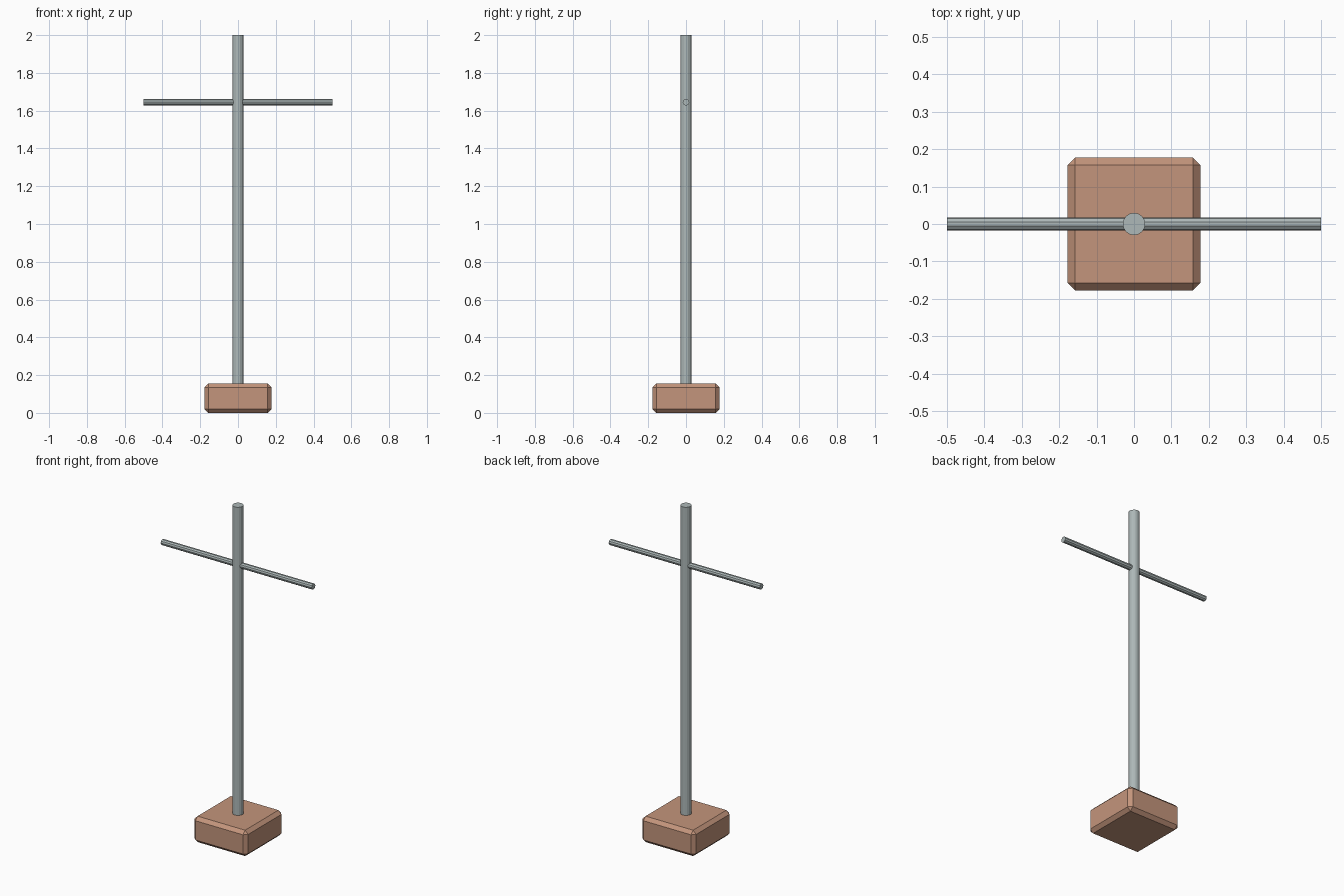
import bpy
from math import pi

if "Cube" in bpy.data.objects:
    bpy.data.objects.remove(bpy.data.objects["Cube"])

def material(name, color):
    m = bpy.data.materials.new(name)
    m.diffuse_color = color
    m.use_nodes = True
    m.node_tree.nodes["Principled BSDF"].inputs["Base Color"].default_value = m.diffuse_color
    return m

def rod(name, radius, length, sides, loc, rot=(0, 0, 0)):
    bpy.ops.mesh.primitive_cylinder_add(vertices=sides, radius=radius, depth=length,
                                        location=loc, rotation=rot)
    ob = bpy.context.object
    ob.name = name
    ob.data.materials.append(metal)
    return ob

metal = material("metal", (0.42, 0.48, 0.48, 1))
clay = material("clay", (0.55, 0.30, 0.20, 1))

# Chamfered square foot block
bpy.ops.mesh.primitive_cube_add(size=1, location=(0, 0, 0.08))
base = bpy.context.object
base.name = "base"
base.scale = (0.355, 0.355, 0.155)
base.location.z = 0.0795
bpy.ops.object.transform_apply(location=False, rotation=False, scale=True)
bevel = base.modifiers.new("chamfer", "BEVEL")
bevel.width = 0.02
bevel.segments = 1
base.location.z = 0.0775
base.data.materials.append(clay)

# Upright pole, from inside the block to the top
rod("pole", 0.03, 1.9, 16, (0, 0, 1.05))

# Crossbar through the pole
rod("crossbar", 0.0175, 1.0, 10, (0, 0, 1.645), (0, pi / 2, 0))
